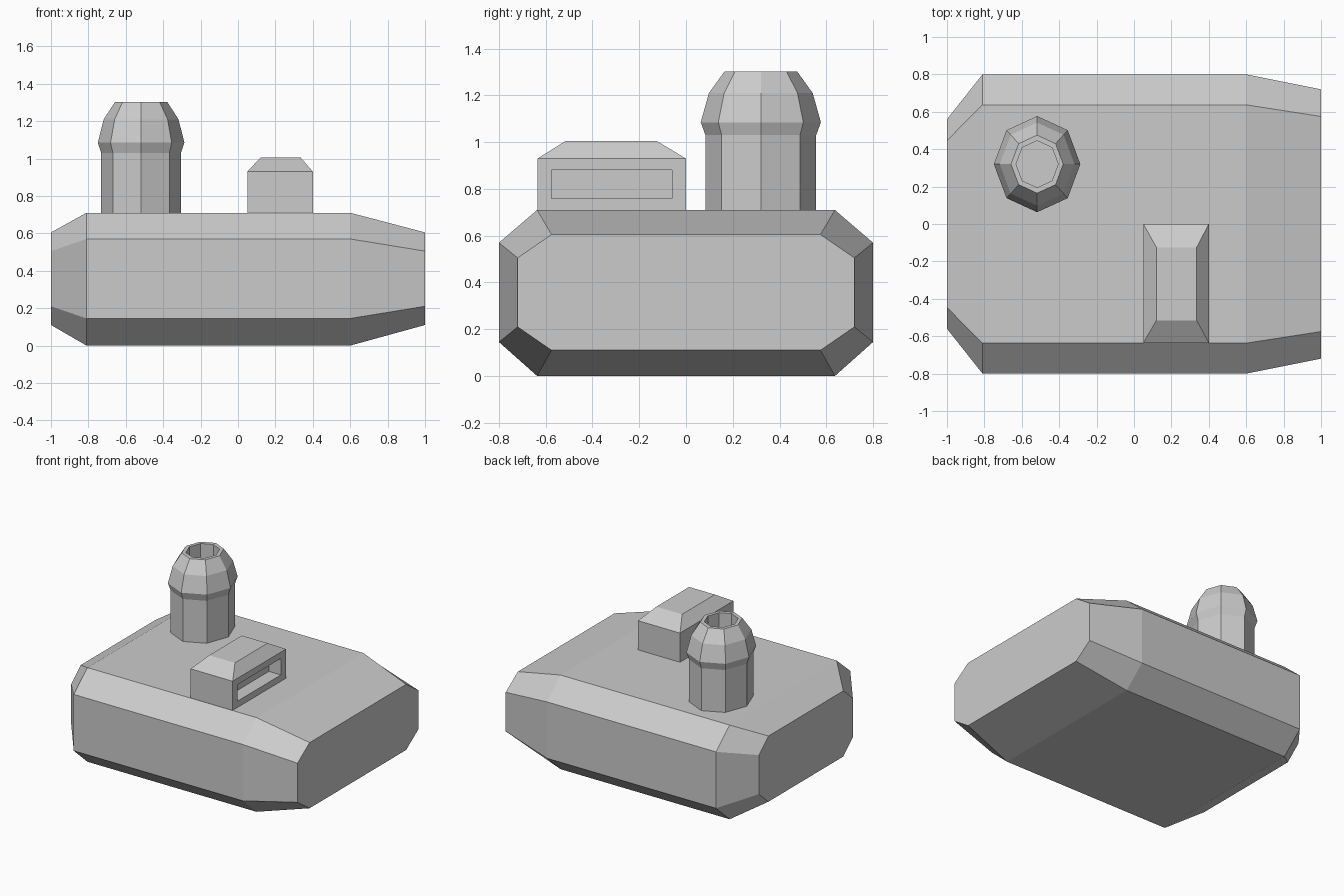
import bpy, bmesh
from math import cos, sin, pi
from mathutils import Vector

if "Cube" in bpy.data.objects:
    bpy.data.objects.remove(bpy.data.objects["Cube"])


def loft(name, rings):
    """Skin a list of equal-length point rings and cap both ends."""
    bm = bmesh.new()
    rows = [[bm.verts.new(p) for p in ring] for ring in rings]
    n = len(rows[0])
    for a, b in zip(rows, rows[1:]):
        for i in range(n):
            j = (i + 1) % n
            bm.faces.new((a[i], a[j], b[j], b[i]))
    bm.faces.new(rows[0][::-1])
    bm.faces.new(rows[-1])
    bmesh.ops.recalc_face_normals(bm, faces=bm.faces[:])
    mesh = bpy.data.meshes.new(name)
    bm.to_mesh(mesh)
    bm.free()
    obj = bpy.data.objects.new(name, mesh)
    bpy.context.collection.objects.link(obj)
    return obj


def hull_section(x, wide, narrow, z0, z1, z2, z3):
    """Chamfered rectangle across the hull at x."""
    half = [(narrow, z0), (wide, z1), (wide, z2), (narrow, z3)]
    return [(x, y, z) for y, z in half] + [(x, -y, z) for y, z in half[::-1]]


def rect(x0, x1, y0, y1, z):
    return [(x0, y0, z), (x1, y0, z), (x1, y1, z), (x0, y1, z)]


# Hull: chamfered body tapering at both ends
full = (0.8, 0.637, 0, 0.145, 0.57, 0.71)
loft("hull", [
    hull_section(-1, 0.56, 0.446, 0.11, 0.21, 0.505, 0.605),
    hull_section(-0.81, *full),
    hull_section(0.6, *full),
    hull_section(1, 0.72, 0.575, 0.11, 0.21, 0.505, 0.605),
])

# Tower: eight-sided column with a flared, hollow domed cap
tower_profile = [(0.237, 0.71), (0.237, 1.03), (0.257, 1.085), (0.222, 1.21),
                 (0.155, 1.303), (0.125, 1.303), (0.125, 1.12)]
loft("tower", [
    [(-0.518 + 0.9 * r * cos(k * pi / 4), 0.32 + r * sin(k * pi / 4), z)
     for k in range(8)]
    for r, z in tower_profile
])

# Cabin: box with sloped roof edges
cabin = loft("cabin", [
    rect(0.05, 0.40, -0.635, 0, 0.71),
    rect(0.05, 0.40, -0.635, 0, 0.93),
    rect(0.12, 0.335, -0.515, -0.125, 1.005),
])

# Recessed window in the right side of the cabin
bm = bmesh.new()
bm.from_mesh(cabin.data)
side = max(bm.faces, key=lambda f: f.normal.x)
centre = side.calc_center_median()
bmesh.ops.inset_individual(bm, faces=[side], thickness=0.02)
for v in side.verts:
    v.co.y = centre.y + (0.257 if v.co.y > centre.y else -0.257)
    v.co.z = centre.z + (0.062 if v.co.z > centre.z else -0.062)
back = bmesh.ops.extrude_discrete_faces(bm, faces=[side])["faces"][0]
bmesh.ops.translate(bm, verts=back.verts[:], vec=Vector((-0.1, 0, 0)))
bm.to_mesh(cabin.data)
bm.free()
